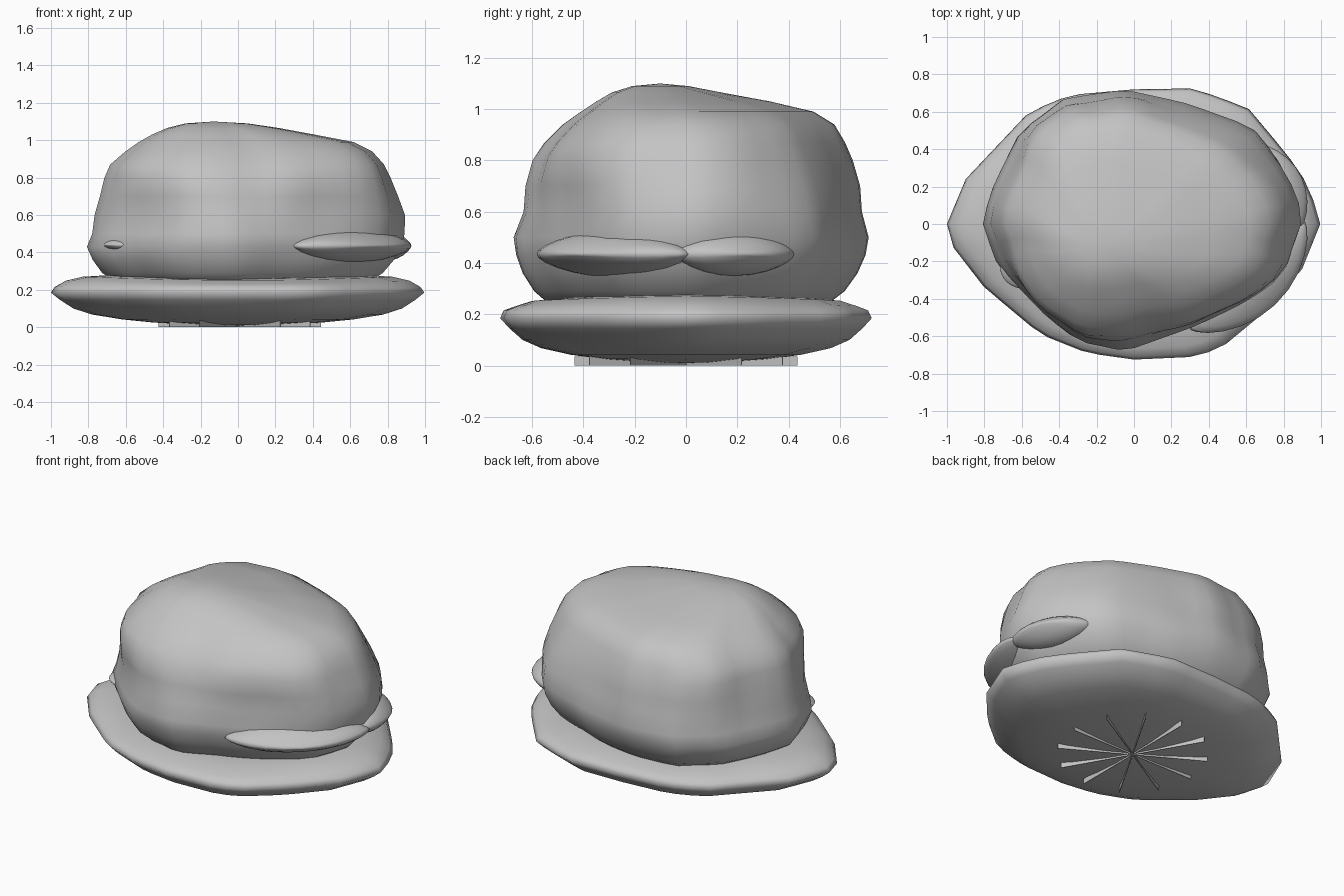
import bpy, bmesh, math
from mathutils import Matrix

if "Cube" in bpy.data.objects:
    bpy.data.objects.remove(bpy.data.objects["Cube"])

grey = bpy.data.materials.new("warm_grey")
grey.diffuse_color = (0.55, 0.55, 0.55, 1)
grey.use_nodes = True
grey.node_tree.nodes["Principled BSDF"].inputs["Base Color"].default_value = grey.diffuse_color
SEG = 48


def finish(name, bm, smooth=True):
    bmesh.ops.recalc_face_normals(bm, faces=bm.faces[:])
    me = bpy.data.meshes.new(name)
    bm.to_mesh(me)
    bm.free()
    ob = bpy.data.objects.new(name, me)
    bpy.context.collection.objects.link(ob)
    me.materials.append(grey)
    for p in me.polygons:
        p.use_smooth = smooth
    return ob


def resample(points):
    """Turn a rough outline into SEG evenly spaced directions along straight chords."""
    polar = sorted((math.atan2(y, x) % math.tau, math.hypot(x, y)) for x, y in points)
    polar = [(polar[-1][0] - math.tau, polar[-1][1])] + polar + [(polar[0][0] + math.tau, polar[0][1])]
    out = []
    for i in range(SEG):
        a = math.tau * i / SEG
        for (a0, r0), (a1, r1) in zip(polar, polar[1:]):
            if a0 <= a <= a1:
                r = r0 * r1 * math.sin(a1 - a0) / (r0 * math.sin(a - a0) + r1 * math.sin(a1 - a))
                out.append((r * math.cos(a), r * math.sin(a)))
                break
    return out


def loft(name, rings, low, high):
    """Skin a stack of rings and close both ends with fans."""
    bm = bmesh.new()
    rows = [[bm.verts.new(p) for p in ring] for ring in rings]
    for a, b in zip(rows, rows[1:]):
        for i in range(SEG):
            j = (i + 1) % SEG
            bm.faces.new((a[i], a[j], b[j], b[i]))
    for row, tip in ((rows[0], low), (rows[-1], high)):
        c = bm.verts.new(tip)
        for i in range(SEG):
            bm.faces.new((row[i], row[(i + 1) % SEG], c))
    return finish(name, bm)


# Wide shallow base with a thin rim
base_outline = resample([
    (1, 0.01), (0.93, 0.21), (0.82, 0.37), (0.61, 0.62), (0.32, 0.725), (0, 0.72),
    (-0.34, 0.69), (-0.56, 0.6), (-0.9, 0.24), (-1, 0), (-0.97, -0.12), (-0.8, -0.34),
    (-0.5, -0.59), (-0.25, -0.69), (0, -0.725), (0.33, -0.71), (0.47, -0.66),
    (0.7, -0.47), (0.9, -0.24)])
base_profile = [(0.2, 0.012), (0.45, 0.025), (0.62, 0.042), (0.78, 0.068), (0.88, 0.1),
                (0.95, 0.145), (1, 0.185), (0.98, 0.215), (0.92, 0.237), (0.83, 0.258),
                (0.7, 0.266)]
loft("base", [[(x * s, y * s, z + (0.012 * (x * x - y * y) if z > 0.22 else 0))
               for x, y in base_outline] for s, z in base_profile],
     (0, 0, 0.01), (0, 0, 0.265))

# Lumpy rounded body, defined by its extents at each height
body_outline = resample([
    (0.89, 0), (0.87, 0.15), (0.76, 0.36), (0.63, 0.52), (0.3, 0.64), (-0.05, 0.72),
    (-0.38, 0.67), (-0.6, 0.51), (-0.67, 0.35), (-0.77, 0.15), (-0.8, 0),
    (-0.71, -0.24), (-0.5, -0.46), (-0.3, -0.62), (-0.05, -0.67), (0.3, -0.55),
    (0.62, -0.4), (0.8, -0.27)])
unit = [(x / (0.89 if x > 0 else 0.8), y / (0.72 if y > 0 else 0.67)) for x, y in body_outline]
sections = [  # height, left, right, front, back
    (0.23, -0.64, 0.68, -0.53, 0.55), (0.29, -0.73, 0.77, -0.6, 0.63),
    (0.36, -0.78, 0.83, -0.645, 0.68), (0.43, -0.81, 0.87, -0.67, 0.71),
    (0.5, -0.78, 0.89, -0.68, 0.72), (0.6, -0.765, 0.895, -0.64, 0.69),
    (0.7, -0.735, 0.86, -0.63, 0.68), (0.8, -0.71, 0.82, -0.6, 0.65),
    (0.87, -0.68, 0.785, -0.55, 0.62), (0.94, -0.6, 0.72, -0.48, 0.58),
    (0.99, -0.53, 0.62, -0.41, 0.5), (1.03, -0.46, 0.41, -0.35, 0.33),
    (1.065, -0.38, 0.22, -0.29, 0.14), (1.09, -0.28, 0.05, -0.21, 0.01)]
# how full each upper corner is: keyed by (right side, back side)
fullness = {(True, True): -0.06, (False, True): 0.04, (False, False): 0.13, (True, False): 0.12}
body_rings = []
for z, x0, x1, y0, y1 in sections:
    top = max(0, (z - 0.94) / 0.15)
    cx, cy = -0.12 * top, -0.1 * top
    square = min(1, max(0, (z - 0.6) / 0.25))
    ring = []
    for i, (u, v) in enumerate(unit):
        a = math.tau * i / SEG
        k = 1 + 0.01 * math.cos(9 * a + 1) * math.sin(z * 6)
        k += fullness[u > 0, v > 0] * square * math.sin(2 * a) ** 2
        x = cx + u * k * ((x1 - cx) if u > 0 else (cx - x0))
        y = cy + v * k * ((y1 - cy) if v > 0 else (cy - y0))
        ring.append((x, y, z))
    body_rings.append(ring)
loft("body", body_rings, (0, 0, 0.22), (-0.13, -0.1, 1.1))


# Thin sharp-rimmed flaps with pointed ends poking out of the body
def flap(name, loc, size, angle):
    bm = bmesh.new()
    bmesh.ops.create_uvsphere(bm, u_segments=24, v_segments=12, radius=1)
    for v in bm.verts:
        taper = max(0, 1 - v.co.x ** 2) ** 0.25
        v.co.z *= taper * max(0, 1 - v.co.y ** 2) ** 0.4
        v.co.y *= taper
    bm.transform(Matrix.Translation(loc) @ Matrix.Rotation(math.radians(angle), 4, 'Z')
                 @ Matrix.Diagonal((*size, 1)))
    finish(name, bm)


flap("front_right_flap", (0.61, -0.28, 0.435), (0.42, 0.21, 0.09), 43)
flap("back_right_flap", (0.77, 0.19, 0.435), (0.26, 0.14, 0.085), 115)
flap("left_flap", (-0.64, -0.25, 0.44), (0.11, 0.07, 0.035), 122)

# Radial fins under the base
bm = bmesh.new()
for i in range(12):
    m = (Matrix.Translation((0.01, 0, 0)) @ Matrix.Rotation(math.tau * i / 12, 4, 'Z')
         @ Matrix.Translation((0.22, 0, 0.018)) @ Matrix.Diagonal((0.43, 0.004, 0.034, 1)))
    bmesh.ops.create_cube(bm, size=1, matrix=m)
finish("underside_fins", bm, smooth=False)
